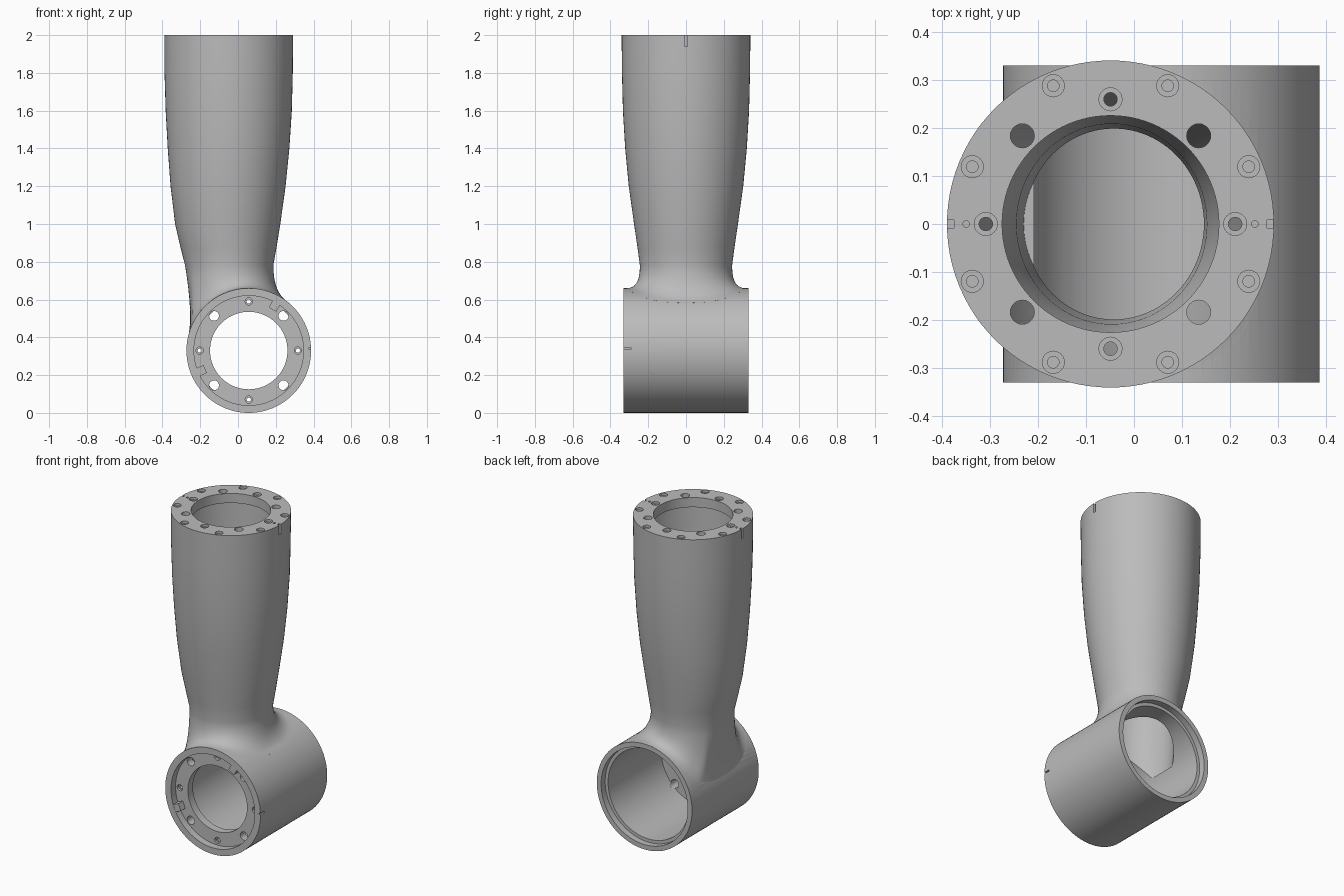
import bpy, bmesh
from math import sin, cos, pi, radians, sqrt, copysign
from mathutils import Matrix, Vector

cube = bpy.data.objects.get("Cube")
if cube:
    bpy.data.objects.remove(cube, do_unlink=True)

# Single grey material
grey = bpy.data.materials.new("machined_grey")
grey.use_nodes = True
grey.diffuse_color = (0.5, 0.5, 0.5, 1)
grey.node_tree.nodes["Principled BSDF"].inputs["Base Color"].default_value = (0.5, 0.5, 0.5, 1)

R, AX, AZ = 0.33, 0.057, 0.33      # hub radius and axis position
TX = -0.049                        # tower axis
HUB = Matrix.Translation((AX, 0, AZ)) @ Matrix.Rotation(pi / 2, 4, 'X')
SEG = 96


def finish(bm, name):
    bmesh.ops.recalc_face_normals(bm, faces=bm.faces)
    mesh = bpy.data.meshes.new(name)
    bm.to_mesh(mesh)
    bm.free()
    mesh.materials.append(grey)
    obj = bpy.data.objects.new(name, mesh)
    bpy.context.collection.objects.link(obj)
    return obj


def skin(bm, rings):
    """Join closed rings of points and return the vertex rings."""
    loops = [[bm.verts.new(p) for p in ring] for ring in rings]
    for a, b in zip(loops, loops[1:]):
        n = len(a)
        for i in range(n):
            j = (i + 1) % n
            bm.faces.new((a[i], a[j], b[j], b[i]))
    return loops


def revolve(bm, profile, matrix, seg=SEG):
    """Solid of revolution around local z from (radius, height) points."""
    rings = [[matrix @ Vector((r * cos(2 * pi * i / seg), r * sin(2 * pi * i / seg), h))
              for i in range(seg)] for r, h in profile]
    loops = skin(bm, rings)
    bm.faces.new(loops[0])
    bm.faces.new(loops[-1])


def box(bm, size, matrix):
    bmesh.ops.create_cube(bm, size=1, matrix=matrix @ Matrix.Diagonal((*size, 1)))


def oval(z, left, right, ry, inset=0):
    c, rx = (left + right) / 2, (right - left) / 2 - inset
    return [Vector((c + rx * cos(2 * pi * i / SEG), (ry - inset) * sin(2 * pi * i / SEG), z))
            for i in range(SEG)]


def boolean(obj, tool, operation):
    mod = obj.modifiers.new("bool", 'BOOLEAN')
    mod.operation, mod.solver, mod.object = operation, 'EXACT', tool
    bpy.ops.object.select_all(action='DESELECT')
    bpy.context.view_layer.objects.active = obj
    obj.select_set(True)
    bpy.ops.object.modifier_apply(modifier=mod.name)
    bpy.data.objects.remove(tool, do_unlink=True)


# Tower sections: height, left edge, right edge, half depth
sections = [(2, -.39, .292, .341), (1.8, -.389, .29, .339), (1.6, -.383, .285, .334),
            (1.4, -.372, .272, .322), (1.2, -.357, .252, .303), (1.0, -.333, .224, .275),
            (.87, -.303, .203, .256), (.78, -.28, .187, .244)]


def hub_point(i, radius, depth):
    """Point of the flared foot outline on the hub."""
    t = 2 * pi * i / SEG
    spread = lambda v: copysign(abs(v) ** 0.75, v)
    phi = radians(107 - 57 * spread(cos(t)))
    return Vector((AX + radius * cos(phi), depth * spread(sin(t)), AZ + radius * sin(phi)))


# Tower with a flared foot that blends into the hub
rings = [oval(*s) for s in sections]
neck = rings[-1]
foot = [hub_point(i, R, .328) for i in range(SEG)]
bend = [Vector((max(p.x, -.24), p.y, AZ + sqrt(max(R * R - (p.x - AX) ** 2, .04)))) for p in neck]
for k in range(1, 9):
    t = k / 8
    rings.append([a * (1 - t) ** 2 + b * 2 * t * (1 - t) + c * t * t
                  for a, b, c in zip(neck, bend, foot)])
rings.append([hub_point(i, .30, .30) for i in range(SEG)])
bm = bmesh.new()
loops = skin(bm, rings)
bm.faces.new(loops[0])
tip = bm.verts.new((AX, 0, AZ))
for i in range(SEG):
    bm.faces.new((loops[-1][i], loops[-1][(i + 1) % SEG], tip))
tower = finish(bm, "tower")

# Horizontal hub
bm = bmesh.new()
revolve(bm, [(R, -.33), (R, .33)], HUB)
body = finish(bm, "arm_housing")
boolean(body, tower, 'UNION')

# Hollow inside of the tower below the top flange
bm = bmesh.new()
inner = [oval(1.94, *sections[0][1:], .035)] + [oval(*s, .035) for s in sections[1:]]
inner.append(oval(.42, -.23, .14, .19))
loops = skin(bm, inner)
bm.faces.new(loops[0])
bm.faces.new(loops[-1])
boolean(body, finish(bm, "tower_void"), 'DIFFERENCE')

# Stepped hub bore, leaving a recessed front flange and an open back
bm = bmesh.new()
revolve(bm, [(.29, .34), (.29, .285), (.205, .285), (.205, .235),
             (.28, .235), (.28, -.29), (.30, -.29), (.30, -.34)], HUB)
boolean(body, finish(bm, "hub_bore"), 'DIFFERENCE')

# Opening in the top flange
bm = bmesh.new()
revolve(bm, [(.226, 2.1), (.226, 1.9)], Matrix.Translation((TX, 0, 0)))
boolean(body, finish(bm, "top_opening"), 'DIFFERENCE')


def hole(bm, base, radius, degrees, wide, narrow, depth):
    """Drilled hole, with a counterbore where wide exceeds narrow."""
    a = radians(degrees)
    m = base @ Matrix.Translation((radius * cos(a), radius * sin(a), 0))
    profile = [(narrow, -depth)]
    if wide > narrow:
        profile = [(wide, -.015), (narrow, -.015)] + profile
    revolve(bm, [(wide, .02)] + profile, m, 24)


# Bolt holes, dowel holes and edge slots
bm = bmesh.new()
top = Matrix.Translation((TX, 0, 2))
front = HUB @ Matrix.Translation((0, 0, .285))
for q in range(4):
    hole(bm, top, .26, 90 * q, .024, .014, .08)
    hole(bm, top, .26, 90 * q + 45, .025, .025, .08)
    for offset in (22.5, 67.5):
        hole(bm, top, .312, 90 * q + offset, .023, .012, .04)
    hole(bm, front, .26, 90 * q, .019, .011, .07)
    hole(bm, front, .26, 90 * q + 45, .026, .026, .07)
for side in (0, 180):
    hole(bm, top, .301, side, .007, .007, .03)
for x in (-.39, .292):
    box(bm, (.03, .017, .12), Matrix.Translation((x, 0, 2)))
box(bm, (.02, .08, .01), Matrix.Translation((AX + R, -.33, .34)))
boolean(body, finish(bm, "drill_pattern"), 'DIFFERENCE')

bpy.ops.object.select_all(action='DESELECT')
body.select_set(True)
bpy.context.view_layer.objects.active = body
bpy.ops.object.shade_smooth_by_angle(angle=radians(28))

# Locating lugs inside the front rim
bm = bmesh.new()
for degrees in (60, 203):
    box(bm, (.045, .045, .05), HUB @ Matrix.Rotation(radians(degrees), 4, 'Z')
        @ Matrix.Translation((.273, 0, .304)))
finish(bm, "front_lugs")
